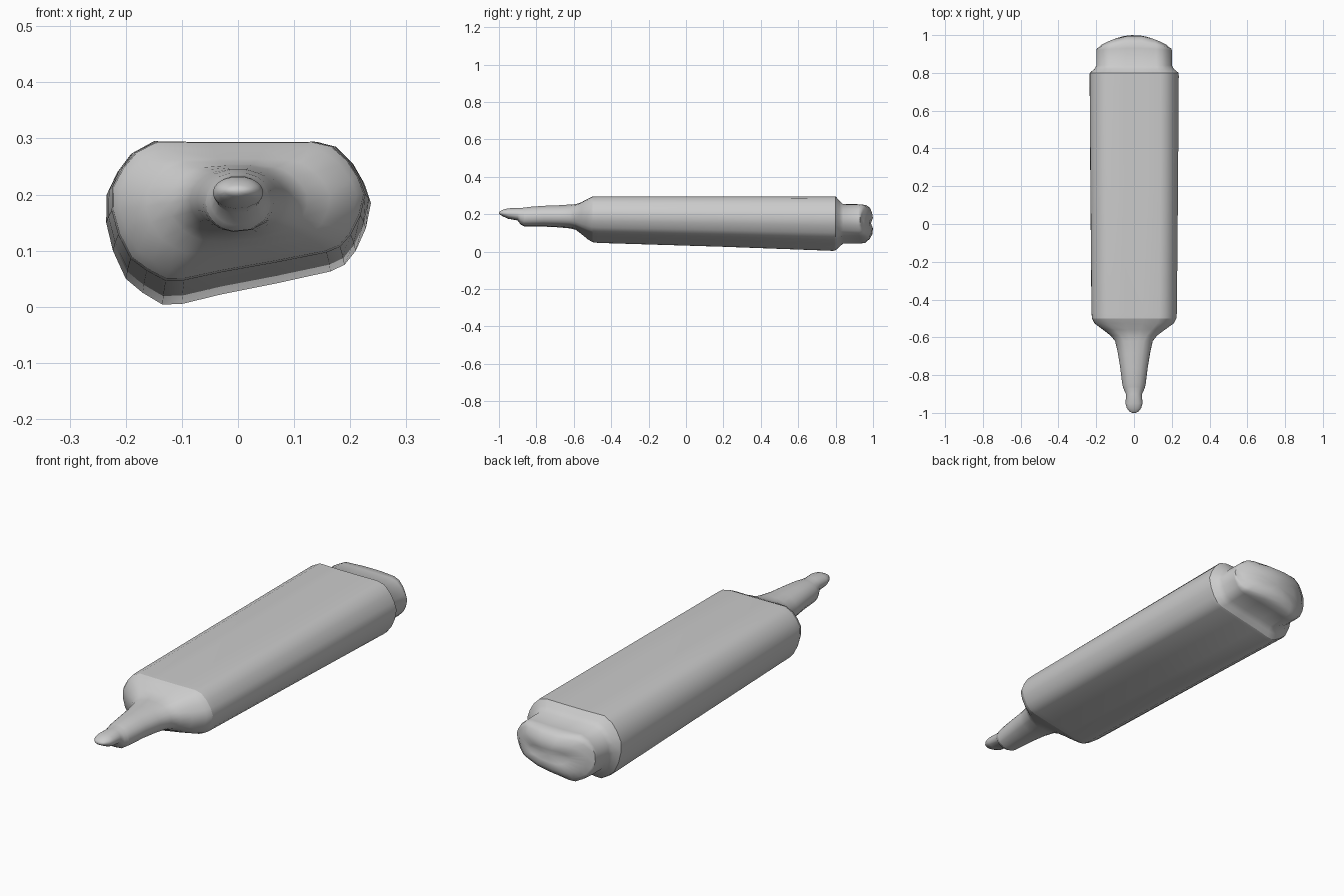
import bpy
import bmesh
import math

cube = bpy.data.objects.get("Cube")
if cube:
    bpy.data.objects.remove(cube, do_unlink=True)

grey = bpy.data.materials.new("plain grey")
grey.use_nodes = True
grey.diffuse_color = (0.6, 0.6, 0.6, 1)
grey.node_tree.nodes["Principled BSDF"].inputs["Base Color"].default_value = (0.6, 0.6, 0.6, 1)

# Barrel cross-section: flat top, rounded sides, sloping underside
PROFILE = [(-.15, .295), (-.05, .293), (.05, .293), (.14, .294), (.175, .285), (.205, .255),
           (.225, .22), (.237, .185), (.228, .14), (.21, .1), (.19, .075), (.165, .063),
           (.07, .042), (-.03, .022), (-.1, .005), (-.135, .004), (-.17, .025), (-.2, .05),
           (-.223, .1), (-.235, .15), (-.234, .2), (-.215, .24), (-.19, .273)]
HALF_W, TOP = .237, .295


def section(y, width, low, high, roundness=0, bow=0, cx=0):
    """Fit the profile to a box, blended towards an ellipse; bow pulls its sides back in y."""
    ring = []
    for px, pz in PROFILE:
        u, v = px / HALF_W, 2 * pz / TOP - 1
        a = math.atan2(v, u)
        u += (math.cos(a) - u) * roundness
        v += (math.sin(a) - v) * roundness
        ring.append((cx + u * width, y - bow * u * u, (low + high) / 2 + v * (high - low) / 2))
    return ring


def loft(name, rings, close_start=False, close_end=False, angle=50):
    bm = bmesh.new()
    rows = [[bm.verts.new(p) for p in ring] for ring in rings]
    n = len(PROFILE)
    for a, b in zip(rows, rows[1:]):
        for i in range(n):
            j = (i + 1) % n
            bm.faces.new((a[i], a[j], b[j], b[i]))
    for wanted, row in ((close_start, rows[0]), (close_end, rows[-1])):
        if wanted:
            centre = bm.verts.new([sum(v.co[k] for v in row) / n for k in range(3)])
            for i in range(n):
                bm.faces.new((row[i], row[(i + 1) % n], centre))
    bmesh.ops.recalc_face_normals(bm, faces=bm.faces)
    # Open tubes: make sure the walls face outwards
    bm.faces.ensure_lookup_table()
    wall = bm.faces[0]
    if wall.normal.z < 0:
        bmesh.ops.reverse_faces(bm, faces=bm.faces)
    mesh = bpy.data.meshes.new(name)
    bm.to_mesh(mesh)
    bm.free()
    mesh.materials.append(grey)
    obj = bpy.data.objects.new(name, mesh)
    bpy.context.collection.objects.link(obj)
    bpy.ops.object.select_all(action='DESELECT')
    obj.select_set(True)
    bpy.context.view_layer.objects.active = obj
    bpy.ops.object.shade_smooth_by_angle(angle=math.radians(angle))
    return obj


# Sections shared by neighbouring parts
shoulder = section(-.5, .224, .047, .294)
rim = section(.80, .236, .003, .295)
neck = section(-.62, .1, .122, .253, .85)
holder_end = section(-.865, .058, .134, .236, 1)

# Barrel, slightly deeper towards the back
loft("barrel", [shoulder, section(-.47, .227, .043, .295),
                section(.2, .233, .022, .295), section(.785, .237, 0, .295), rim])

# Stepped plug at the back with a bowed end
loft("end_plug", [rim, section(.82, .212, .022, .272), section(.84, .2, .04, .254),
                  section(.93, .2, .04, .253, 0, .01), section(.965, .198, .043, .25, 0, .035),
                  section(.985, .192, .058, .236, .1, .055), section(.997, .175, .085, .21, .15, .05),
                  section(1.0, .1, .12, .18, .3, .02)], close_end=True, angle=60)

# Shoulder and tapered holder
loft("nib_holder", [shoulder, section(-.525, .212, .062, .283, .05),
                    section(-.56, .165, .09, .265, .3), section(-.59, .125, .112, .255, .65),
                    neck, section(-.68, .086, .129, .249, 1), section(-.76, .073, .133, .246, 1),
                    section(-.84, .063, .133, .24, 1), holder_end])

# Narrow slanted nib
loft("nib", [holder_end, section(-.885, .05, .145, .234, 1), section(-.9, .042, .166, .234, 1),
             section(-.95, .045, .175, .232, 1), section(-.975, .038, .186, .226, 1),
             section(-.993, .024, .196, .217, 1), section(-1, .01, .202, .211, 1)],
     close_end=True, angle=60)
